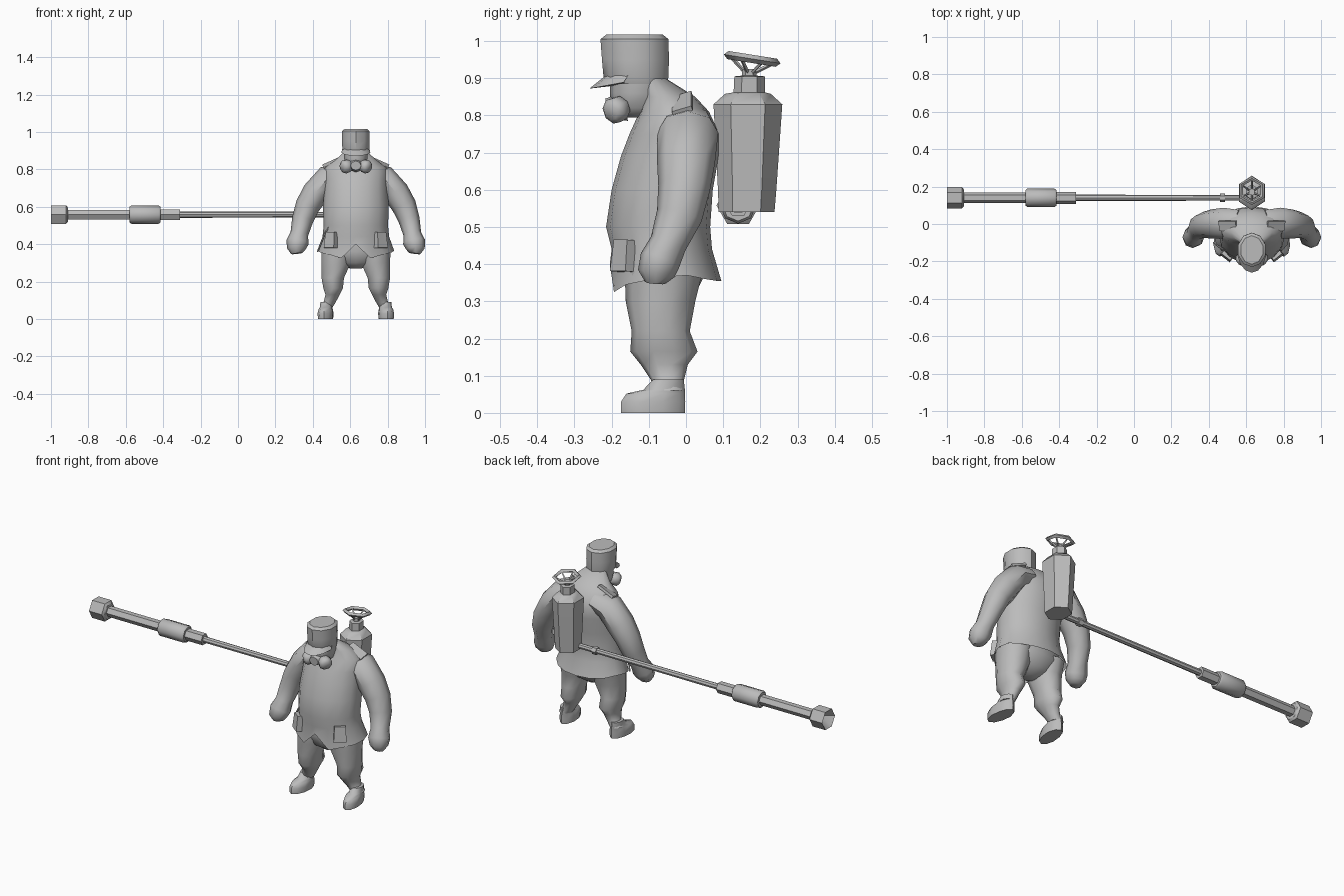
import bpy, bmesh, math
from mathutils import Vector, Matrix

if "Cube" in bpy.data.objects:
    bpy.data.objects.remove(bpy.data.objects["Cube"])

CX = 0.63  # centre line of the figure
grey = bpy.data.materials.new("grey")
grey.diffuse_color = (0.5, 0.5, 0.5, 1)
grey.use_nodes = True
grey.node_tree.nodes["Principled BSDF"].inputs["Base Color"].default_value = grey.diffuse_color


def finish(name, bm, angle=50):
    bmesh.ops.recalc_face_normals(bm, faces=bm.faces)
    mesh = bpy.data.meshes.new(name)
    bm.to_mesh(mesh)
    bm.free()
    ob = bpy.data.objects.new(name, mesh)
    bpy.context.collection.objects.link(ob)
    mesh.materials.append(grey)
    bpy.ops.object.select_all(action='DESELECT')
    ob.select_set(True)
    bpy.context.view_layer.objects.active = ob
    bpy.ops.object.shade_smooth_by_angle(angle=math.radians(angle))
    return ob


def skin(name, rings, caps=(True, True), angle=50):
    bm = bmesh.new()
    rows = [[bm.verts.new(p) for p in r] for r in rings]
    n = len(rows[0])
    for a, b in zip(rows, rows[1:]):
        for i in range(n):
            j = (i + 1) % n
            bm.faces.new((a[i], a[j], b[j], b[i]))
    if caps[0]:
        bm.faces.new(rows[0])
    if caps[1]:
        bm.faces.new(rows[-1])
    return finish(name, bm, angle)


def level_rings(spec, x=CX, n=12):
    """Level elliptical rings from (z, front y, back y, half width)."""
    return [[(x + w * math.sin(2 * math.pi * i / n),
              (f + b) / 2 - (b - f) / 2 * math.cos(2 * math.pi * i / n), z)
             for i in range(n)] for z, f, b, w in spec]


def tube(name, path, n=8, caps=(True, True), angle=50, turn=0.0):
    """Sweep along (x, y, z, radius along y, other radius)."""
    pts = [Vector(p[:3]) for p in path]
    rings = []
    for k, p in enumerate(path):
        t = pts[min(k + 1, len(pts) - 1)] - pts[max(k - 1, 0)]
        t.normalize()
        ref = Vector((0, 1, 0)) if abs(t.y) < 0.9 else Vector((1, 0, 0))
        u = (ref - t * ref.dot(t)).normalized()
        v = t.cross(u)
        rings.append([pts[k] + u * p[3] * math.cos(a) + v * p[4] * math.sin(a)
                      for a in (2 * math.pi * i / n + turn for i in range(n))])
    return skin(name, rings, caps, angle)


def box(name, loc, size, rot=(0, 0, 0), taper=1.0):
    bm = bmesh.new()
    bmesh.ops.create_cube(bm, size=1)
    for v in bm.verts:
        if v.co.z > 0:
            v.co.x *= taper
            v.co.y *= taper
    m = Matrix.Translation(loc)
    for axis, ang in zip("ZYX", rot[::-1]):
        m = m @ Matrix.Rotation(ang, 4, axis)
    bm.transform(m @ Matrix.Diagonal((*size, 1)))
    return finish(name, bm, 30)


# Jacket with a notched, flared hem
jacket = level_rings([
    (.36, -.205, .095, .205), (.44, -.200, .070, .178), (.50, -.215, .065, .172),
    (.60, -.200, .072, .176), (.69, -.175, .088, .170), (.75, -.152, .090, .170),
    (.81, -.125, .062, .165), (.85, -.115, .025, .110), (.90, -.12, -.055, .055)], n=16)
drop = {0: .40, 1: .325, 2: .345, 3: .355, 4: .365, 5: .37, 6: .36, 7: .355, 8: .355}
jacket[0] = [(x, y, drop[min(i, 16 - i)]) for i, (x, y, z) in enumerate(jacket[0])]
skin("jacket", jacket, caps=(False, True), angle=60)

# Trousers seat
skin("trousers_seat", level_rings([
    (.27, -.10, -.03, .03), (.30, -.145, .015, .12), (.36, -.165, .045, .175),
    (.44, -.16, .045, .165)]))

# Head and cap
skin("head", level_rings([
    (.795, -.165, -.085, .03), (.82, -.20, -.07, .055), (.86, -.205, -.055, .066),
    (.90, -.205, -.05, .068)], n=10))
skin("cap", level_rings([
    (.885, -.212, -.05, .07), (.905, -.222, -.047, .076), (.95, -.226, -.046, .077),
    (1.005, -.230, -.047, .077), (1.017, -.215, -.062, .062)], n=10), angle=40)
bm = bmesh.new()
back, tip = [], []
for i in range(7):
    a = math.radians(-75 + 25 * i)
    s, c = math.sin(a), math.cos(a)
    back.append(bm.verts.new((CX + .076 * s, -.135 - .08 * c, .908)))
    tip.append(bm.verts.new((CX + .080 * s, -.135 - .125 * c, .895 - .023 * c)))
under = bm.verts.new((CX, -.15, .885))
for i in range(6):
    bm.faces.new((back[i], back[i + 1], tip[i + 1], tip[i]))
    bm.faces.new((tip[i], tip[i + 1], under))
finish("cap_peak", bm)

# Breathing mask snout
tube("mask_snout", [(CX, -.16, .825, .045, .04), (CX, -.215, .82, .028, .025)], 8)

for s, side in ((-1, "left"), (1, "right")):
    def X(d):
        return CX + s * d

    # Mask filter: short drum pointing outward
    d = Vector((s * .72, -.55, -.25)).normalized()
    c = Vector((X(.053), -.188, .815))
    tube("mask_filter_" + side, [(*(c + d * k), r, r) for k, r in
                                 ((-.035, .02), (-.018, .034), (.012, .036), (.026, .022))], 8)

    # Sleeve and fist
    tube("arm_" + side, [
        (X(.07), .005, .775, .07, .055), (X(.15), .005, .755, .082, .068),
        (X(.215), .000, .675, .078, .072), (X(.258), -.005, .605, .070, .066),
        (X(.285), -.018, .53, .062, .057), (X(.302), -.048, .455, .050, .048),
        (X(.312), -.070, .41, .055, .060), (X(.318), -.080, .375, .050, .050),
        (X(.315), -.082, .350, .028, .030)], 8)

    # Trouser leg, tucked in at the ankle
    skin("leg_" + side, level_rings([
        (.06, -.085, -.005, .036), (.09, -.095, -.005, .034), (.13, -.122, .005, .040),
        (.165, -.150, .031, .055), (.22, -.146, .010, .063), (.30, -.162, .025, .082),
        (.38, -.165, .045, .085)], n=10), angle=70)
    leg = bpy.context.object
    for v in leg.data.vertices:
        z = v.co.z
        v.co.x += s * (.105 + .055 * max(0, min(1, (.30 - z) / .24)) - .02 * max(0, (.20 - z) * (z - .06) / .005))

    # Boot, toes splayed slightly outward
    boot = skin("boot_" + side, level_rings([
        (0, -.175, -.003, .040), (.03, -.175, -.002, .042), (.052, -.160, -.003, .038),
        (.062, -.115, -.003, .034), (.09, -.088, -.006, .032)], x=X(.158), n=10))
    for v in boot.data.vertices:
        v.co.x += s * max(0, -.05 - v.co.y) * .1

    # Shoulder board
    box("shoulder_board_" + side, (X(.128), -.010, .832), (.10, .055, .014),
        (math.radians(18), s * math.radians(24), 0))

    # Belt pouch
    box("belt_pouch_" + side, (X(.128), -.162, .422), (.068, .05, .085),
        (math.radians(-4), 0, s * math.radians(38)), .85)

# Thin rod hanging on the belt
tube("belt_rod", [(CX - .205, -.10, .36, .004, .004), (CX - .165, -.13, .46, .005, .005),
                  (CX - .12, -.15, .53, .004, .004)], 5)

# Six-sided tank with neck
skin("tank", level_rings([
    (.54, .088, .238, .066), (.60, .086, .243, .069), (.83, .074, .259, .080),
    (.858, .105, .228, .054), (.862, .128, .212, .036), (.905, .130, .212, .036),
    (.907, .150, .190, .018), (.925, .150, .190, .018)], n=6), angle=40)

# Valve wheel, tilted, with spokes
centre = Vector((CX, .178, .952))
tilt = Matrix.Rotation(math.radians(-9), 3, 'X')
rim = []
for k in range(4):
    o = math.pi / 2 * k
    r, h = .066 + .011 * math.cos(o), .011 * math.sin(o)
    rim.append([centre + tilt @ Vector((r * math.sin(math.pi / 3 * i), r * math.cos(math.pi / 3 * i), h))
                for i in range(6)])
skin("valve_wheel", rim + rim[:1], caps=(False, False))
for i in range(6):
    a = math.pi / 3 * i
    end = centre + tilt @ Vector((.062 * math.sin(a), .062 * math.cos(a), 0))
    hub = Vector((CX + .012 * math.sin(a), .172 + .012 * math.cos(a), .915))
    tube(f"valve_spoke_{i}", [(*hub, .005, .005), (*end, .005, .005)], 4)


# Long lance: rod, coupling, grip, barrel and open nozzle
def lance(name, spec, caps=(True, True), n=6):
    tube(name, [(x, .14, .558, r, r) for x, r in spec], n, caps, 40)


lance("lance_rod", ((.60, .015), (-.33, .017)), n=8)
lance("lance_coupling", ((.487, .022), (.46, .022)))
lance("lance_collar", ((-.31, .032), (-.43, .032)))
lance("lance_grip", ((-.415, .042), (-.425, .049), (-.57, .049), (-.58, .042)), n=8)
lance("lance_barrel", ((-.57, .029), (-.93, .029)))
lance("nozzle", ((-.91, .045), (-.92, .058), (-1.0, .058), (-.945, .008)))
